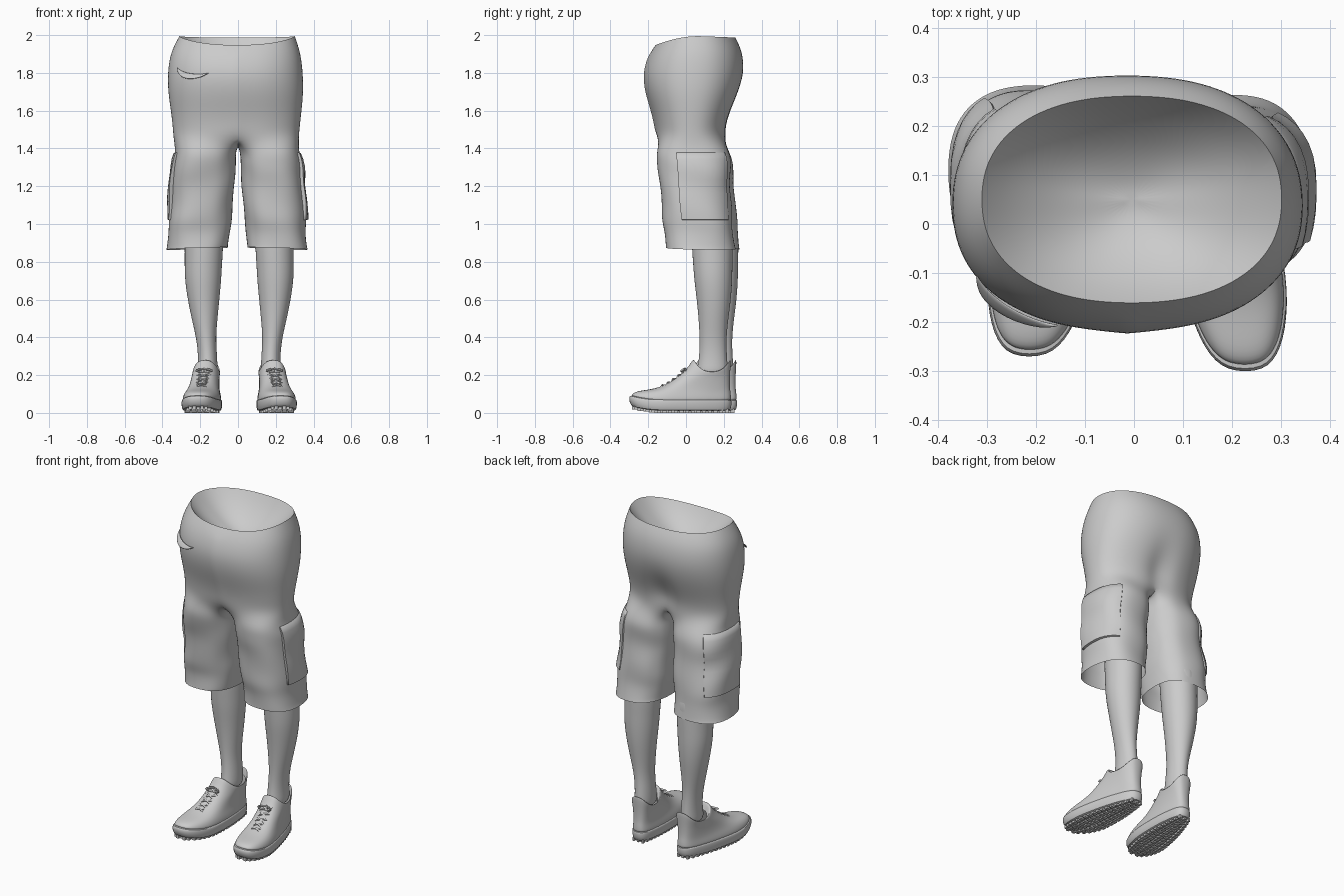
import bpy, bmesh, math
from mathutils import Vector

if "Cube" in bpy.data.objects:
    bpy.data.objects.remove(bpy.data.objects["Cube"])

mat = bpy.data.materials.new("plain grey")
mat.diffuse_color = (0.6, 0.6, 0.6, 1)
mat.use_nodes = True
mat.node_tree.nodes["Principled BSDF"].inputs["Base Color"].default_value = mat.diffuse_color
R = math.radians


def finish(name, bm, sub=0, solid=0, angle=50):
    bmesh.ops.recalc_face_normals(bm, faces=bm.faces)
    me = bpy.data.meshes.new(name)
    bm.to_mesh(me)
    bm.free()
    ob = bpy.data.objects.new(name, me)
    bpy.context.collection.objects.link(ob)
    me.materials.append(mat)
    if solid:
        ob.modifiers.new("thickness", 'SOLIDIFY').thickness = solid
    if sub:
        m = ob.modifiers.new("smooth", 'SUBSURF')
        m.levels = m.render_levels = sub
    bpy.ops.object.select_all(action='DESELECT')
    ob.select_set(True)
    bpy.context.view_layer.objects.active = ob
    bpy.ops.object.shade_smooth_by_angle(angle=R(angle))
    return ob


def bridge(bm, a, b, closed=True):
    n = len(a)
    for i in range(n if closed else n - 1):
        j = (i + 1) % n
        bm.faces.new((a[i], a[j], b[j], b[i]))


def loft(name, rings, closed=True, cap_start=False, cap_end=False, **kw):
    bm = bmesh.new()
    vs = [[bm.verts.new(p) for p in r] for r in rings]
    for a, b in zip(vs, vs[1:]):
        bridge(bm, a, b, closed)
    if cap_start:
        bm.faces.new(vs[0])
    if cap_end:
        bm.faces.new(vs[-1])
    return finish(name, bm, **kw)


def sp(v, e):
    return math.copysign(abs(v) ** e, v)


def lerp_row(rows, z):
    # rows run from high z to low z
    z = max(min(z, rows[0][0]), rows[-1][0])
    for a, b in zip(rows, rows[1:]):
        if z >= b[0]:
            t = (a[0] - z) / (a[0] - b[0])
            return [p + (q - p) * t for p, q in zip(a, b)]


# z, x min, x max, y front, y back
TORSO = [(1.995, -.312, .303, -.162, .262), (1.95, -.337, .318, -.185, .285),
         (1.89, -.362, .335, -.207, .303), (1.8, -.374, .345, -.224, .308),
         (1.7, -.372, .348, -.214, .285), (1.6, -.357, .338, -.182, .245),
         (1.53, -.348, .33, -.166, .222), (1.46, -.344, .323, -.158, .215)]
LEG = [(1.385, .010, .323, -.158, .228), (1.33, .012, .338, -.156, .245),
       (1.27, .015, .343, -.148, .24), (1.2, .02, .345, -.136, .23),
       (1.1, .028, .353, -.131, .245), (1.02, .034, .364, -.128, .25),
       (.96, .043, .36, -.112, .247), (.885, .05, .366, -.112, .258),
       (.865, .05, .37, -.112, .262)]


def torso_pt(z, t, off=0):
    _, x0, x1, y0, y1 = lerp_row(TORSO, z)
    c, s = math.cos(t), math.sin(t)
    x = (x0 + x1) / 2 + ((x1 - x0) / 2 + off) * sp(c, .88)
    y = (y0 + y1) / 2 + ((y1 - y0) / 2 + off) * sp(s, .88)
    if s > 0:  # cleft at the seat
        y -= .04 * math.exp(-(x / .06) ** 2 - ((z - 1.56) / .12) ** 2)
    dip = max(0, (z - 1.75) / .24)
    return Vector((x, y, z - .047 * dip * max(0, -s) ** 1.5 - .008 * dip * max(0, s)))


def leg_pt(z, t, side, off=0):
    _, x0, x1, y0, y1 = lerp_row(LEG, z)
    c, s = math.cos(t), math.sin(t)
    back = .025 * min(1, (1.42 - z) / .3) if side < 0 else 0
    fold = .004 * math.sin(3 * t + 24 * z + side) * min(1, (1.4 - z) * 8)
    x = (x0 + x1) / 2 + ((x1 - x0) / 2 + off + fold) * sp(c, .82)
    y = (y0 + y1) / 2 + ((y1 - y0) / 2 + off + fold) * sp(s, .82) + back
    x += .008 if side < 0 and c > 0 else 0
    # the hem hangs a little lower at the outer back
    hem = max(0, (.9 - z) / .035) * (.006 * c + .004 * s)
    return Vector((side * x, y, z - hem + (.005 if z < .87 else 0)))


# Shorts: torso rings that split at the crotch seam into two leg tubes
bm = bmesh.new()
crease = bm.edges.layers.float.new("crease_edge")
angles = [R(-90 + k * 11.25) for k in range(32)]
torso = [[bm.verts.new(torso_pt(r[0], t)) for t in angles] for r in TORSO]
for v in (v for ring in torso[-3:] for v in (ring[0], ring[16])):
    v.co.x = 0
for a, b in zip(torso, torso[1:]):
    bridge(bm, a, b)
# Front centre seam
for a, b in zip(torso[1:], torso[2:]):
    a[0].co.y -= .004
    bm.edges.get((a[0], b[0]))[crease] = .7
last = torso[-1]
f, b = last[0].co, last[16].co
seam = []
for k in range(1, 8):
    p = b.lerp(f, k / 8)
    p.z -= .05 * math.sin(math.pi * k / 8)
    seam.append(bm.verts.new(p))
leg_angles = [R(-140 + 17.5 * k) for k in range(17)] + [R(150 + 10 * k) for k in range(7)]
for side in (1, -1):
    prev = [last[(side * k) % 32] for k in range(17)] + seam
    for r in LEG:
        ring = [bm.verts.new(leg_pt(r[0], t, side)) for t in leg_angles]
        bridge(bm, prev, ring)
        prev = ring
finish("shorts", bm, sub=2, angle=80)

# Shallow bowl-shaped lining closing the waist
rim = [torso_pt(TORSO[0][0], t) for t in angles]
mid = Vector((-.005, .05, 1.965))
bowl = []
for s in (1, .98, .9, .75, .5, .25, .08):
    ring = [mid.lerp(p, s) for p in rim]
    bowl.append([Vector((p.x, p.y, p.z - .16 * (1 - s ** 2.2))) for p in ring])
loft("waist_lining", bowl, cap_end=True, sub=2, angle=80)

# Soft cargo pocket on the outer side: crisp front edge, fading to the back
for side in (1, -1):
    us = [0, .01] + [k / 10 for k in range(1, 10)] + [.99, 1]
    rows = []
    for v in us:
        row = []
        for u in us:
            puff = (.013 * math.cos(math.pi / 2 * u) + .003) * math.sin(math.pi * (.12 + .76 * v)) ** .8
            if u == 0:
                puff = -.008
            if v in (0, 1) or u == 1:
                puff = -.006
            row.append(leg_pt(1.38 - .36 * v, R(-22 + 82 * u), side, puff))
        rows.append(row)
    loft("cargo_pocket", rows, closed=False, angle=60)

# Crumpled pocket flap at the front hip
rows = []
for v in (0, .5, 1):
    row = []
    for k in range(11):
        u = k / 10
        w = math.sin(math.pi * u) ** .7
        row.append(torso_pt(1.838 - .025 * u - .018 * w - .035 * v * w,
                            R(-148 + 38 * u), .002 + .022 * v * w))
    rows.append(row)
loft("hip_pocket_flap", rows, closed=False, solid=.006, sub=1)

# Bare lower legs: z, x min, x max, y front, y back
CALF = [(1.05, .085, .30, .02, .25), (.86, .09, .297, .03, .25), (.78, .096, .298, .036, .248),
        (.7, .10, .296, .042, .247), (.6, .11, .281, .055, .24), (.5, .12, .26, .065, .226),
        (.4, .129, .236, .071, .215), (.32, .124, .226, .07, .217), (.25, .12, .226, .062, .222),
        (.19, .12, .23, .05, .225)]


def place(p, side):
    # the second leg is mirrored and stands slightly further back
    return p if side > 0 else Vector((-p.x + .013, p.y + .03, p.z))


for side in (1, -1):
    rings = []
    for z, x0, x1, y0, y1 in CALF:
        rings.append([place(Vector(((x0 + x1) / 2 + (x1 - x0) / 2 * math.cos(t),
                                    (y0 + y1) / 2 + (y1 - y0) / 2 * math.sin(t), z)), side)
                      for t in angles[::2]])
    loft("lower_leg", rings, cap_start=True, cap_end=True, sub=2, angle=80)


# Shoes
def axis(y):
    return .165 + (.24 - y) * .115


def half_width(y):
    return .077 + .029 * min(1, max(0, (.16 - y) / .28))


def spring(y):
    return .025 * max(0, (-y - .12) / .18) ** 2


def shoe_ring(side, z, y0, y1, w, rise=0):
    ring = []
    for k in range(28):
        t = math.tau * k / 28
        c, s = math.cos(t), math.sin(t)
        y = (y0 + y1) / 2 + (y1 - y0) / 2 * sp(c, .82)
        ring.append(place(Vector((axis(y) + half_width(y) * w * sp(s, .74), y,
                                  z + rise * c * c + spring(y))), side))
    return ring


UPPER = [(.05, -.295, .24, .99), (.08, -.29, .24, .98), (.103, -.255, .238, .92),
         (.122, -.18, .235, .87), (.148, -.105, .233, .84), (.182, -.045, .233, .84, .008),
         (.205, .01, .236, .86, .035), (.218, .035, .238, .88, .066),
         (.218, .045, .23, .8, .062), (.195, .06, .222, .7, .045)]
SOLE = [(.010, -.275, .22, .9), (.012, -.288, .234, .98), (.034, -.302, .242, 1.03),
        (.055, -.303, .243, 1.03), (.068, -.298, .242, 1.01), (.072, -.285, .233, .95)]
RIDGE = [(-.18, .122), (-.105, .15), (-.045, .19), (.01, .24), (.05, .28)]


def ridge_z(y):
    for (a, za), (b, zb) in zip(RIDGE, RIDGE[1:]):
        if y <= b:
            return za + (zb - za) * (y - a) / (b - a)


for side in (1, -1):
    loft("shoe_upper", [shoe_ring(side, *r) for r in UPPER], cap_start=True, sub=2, angle=80)
    loft("shoe_sole", [shoe_ring(side, *r) for r in SOLE], cap_start=True, cap_end=True, sub=1)

    # Tread lugs under the sole
    bm = bmesh.new()
    for i in range(17):
        y = -.27 + i * .03
        half = half_width(y) * .92 * (1 - ((y + .03) / .27) ** 2) ** .4
        for j in range(5):
            x = axis(y) + half * (j - 2) / 2.5
            for v in bmesh.ops.create_cube(bm, size=1)["verts"]:
                v.co = place(Vector((x + v.co.x * half * .32, y + .006 * (-1) ** j + v.co.y * .02,
                                     .010 + spring(y) + v.co.z * .02)), side)
    finish("shoe_tread", bm, angle=30)

    # Crossed laces and a small bow on the instep
    paths = []
    for i in range(5):
        y = -.125 + i * .028
        for d in (1, -1):
            pts = []
            for u in (-1, -.5, 0, .5, 1):
                yy = y + .012 * u * d
                pts.append(Vector((axis(y) + .038 * u, yy + .008 * u * u,
                                   ridge_z(yy) + .005 - .012 * u * u)))
            paths.append(pts)
    for d in (1, -1):
        paths.append([Vector((axis(0) + d * .065 * math.sin(t) * math.cos(t / 2) ** 2,
                              -.005 - .02 * math.sin(t), .235 - .02 * math.sin(t / 2)))
                      for t in [math.pi * k / 8 for k in range(9)]])
    cu = bpy.data.curves.new("lace_path", 'CURVE')
    cu.dimensions = '3D'
    cu.bevel_depth = .005
    cu.bevel_resolution = 1
    for pts in paths:
        s = cu.splines.new('POLY')
        s.points.add(len(pts) - 1)
        for q, p in zip(s.points, pts):
            q.co = (*place(p, side), 1)
    tmp = bpy.data.objects.new("lace_path", cu)
    bm = bmesh.new()
    bm.from_mesh(tmp.to_mesh())
    tmp.to_mesh_clear()
    bpy.data.objects.remove(tmp)
    finish("shoe_laces", bm, angle=60)
